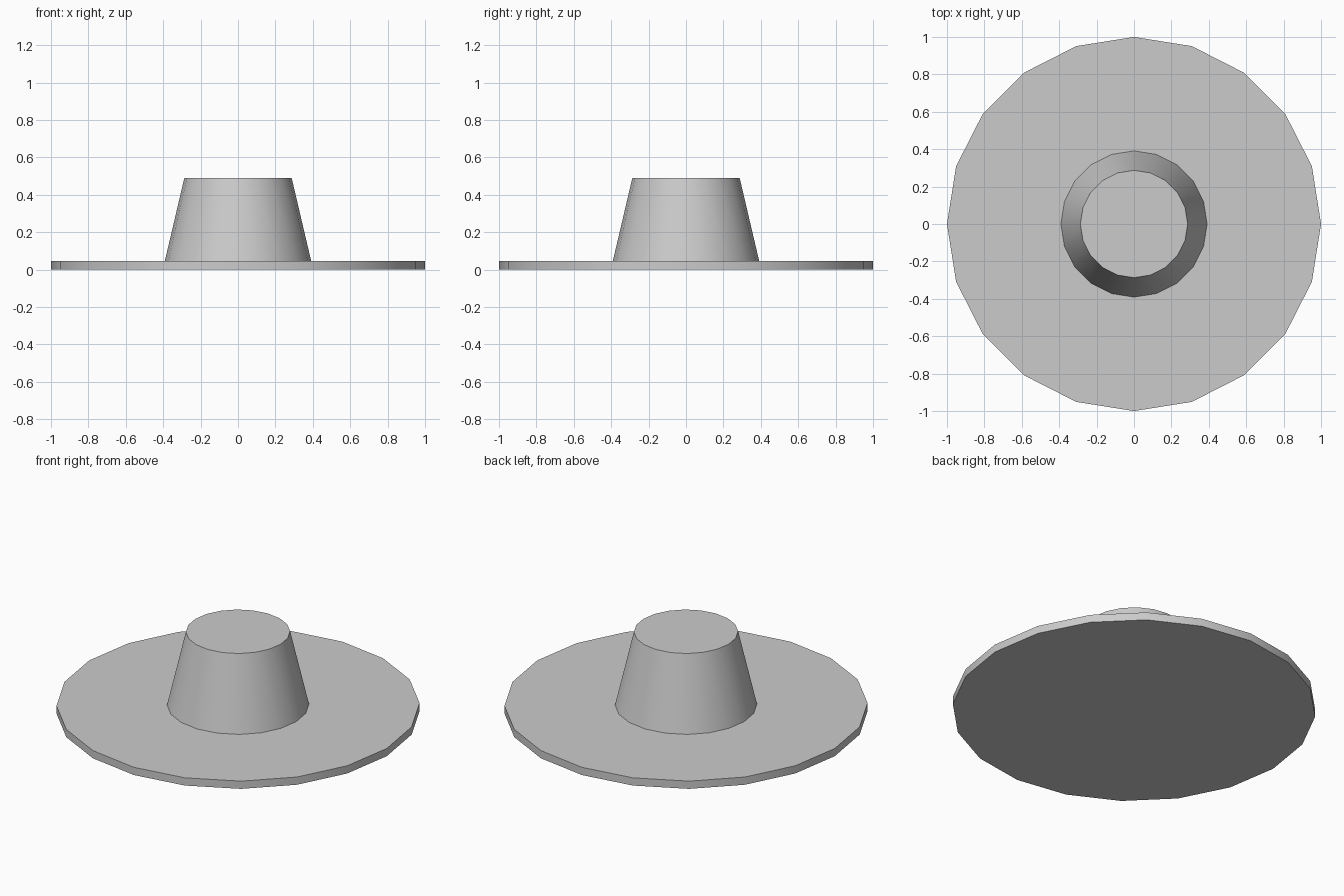
import bpy
import math

if "Cube" in bpy.data.objects:
    bpy.data.objects.remove(bpy.data.objects["Cube"])

SIDES = 20


def frustum(name, z0, z1, r0, r1):
    """Closed 20-sided frustum between two heights, sharp at the rims."""
    bpy.ops.mesh.primitive_cone_add(
        vertices=SIDES, radius1=r0, radius2=r1, depth=z1 - z0,
        location=(0, 0, (z0 + z1) / 2))
    obj = bpy.context.object
    obj.name = name
    bpy.ops.object.shade_smooth_by_angle(angle=math.radians(30))
    return obj


# Wide flat brim
frustum("hat_brim", 0.0, 0.047, 1.0, 1.0)

# Tapered crown, sunk slightly into the brim
frustum("hat_crown", 0.03, 0.49, 0.395, 0.287)
